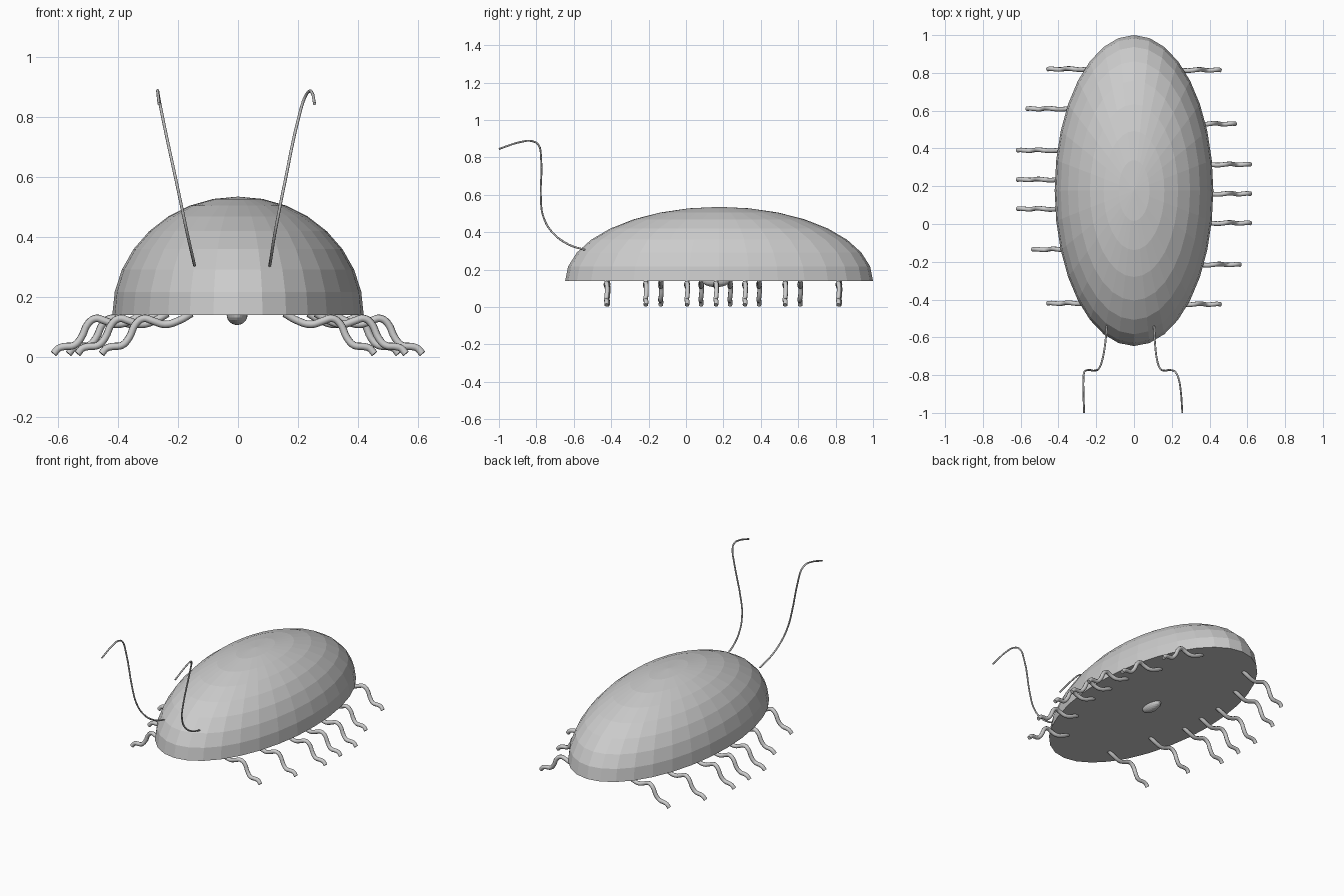
import bpy, bmesh, math
from mathutils import Matrix

if "Cube" in bpy.data.objects:
    bpy.data.objects.remove(bpy.data.objects["Cube"])

grey = bpy.data.materials.new("plain grey")
grey.diffuse_color = (0.6, 0.6, 0.6, 1)
grey.use_nodes = True
grey.node_tree.nodes["Principled BSDF"].inputs["Base Color"].default_value = grey.diffuse_color


def ellipsoid(name, centre, radii, segments, rings, half=False):
    """Flat-faced ellipsoid, optionally only the closed upper half."""
    bm = bmesh.new()
    bmesh.ops.create_uvsphere(bm, u_segments=segments, v_segments=rings, radius=1)
    if half:
        bmesh.ops.delete(bm, geom=[v for v in bm.verts if v.co.z < -0.01], context='VERTS')
        bmesh.ops.holes_fill(bm, edges=[e for e in bm.edges if e.is_boundary], sides=0)
        bmesh.ops.recalc_face_normals(bm, faces=bm.faces)
    bm.transform(Matrix.Translation(centre) @ Matrix.Diagonal((*radii, 1)))
    mesh = bpy.data.meshes.new(name)
    bm.to_mesh(mesh)
    bm.free()
    mesh.materials.append(grey)
    obj = bpy.data.objects.new(name, mesh)
    bpy.context.collection.objects.link(obj)
    return obj


def tube(name, points, radius):
    """Round smooth tube along a path, turned into a mesh."""
    curve = bpy.data.curves.new(name, 'CURVE')
    curve.dimensions = '3D'
    curve.bevel_depth = radius
    curve.bevel_resolution = 2
    curve.resolution_u = 4
    curve.use_fill_caps = True
    spline = curve.splines.new('BEZIER')
    spline.bezier_points.add(len(points) - 1)
    for bp, p in zip(spline.bezier_points, points):
        bp.co = p
        bp.handle_left_type = bp.handle_right_type = 'AUTO'
    curve.materials.append(grey)
    obj = bpy.data.objects.new(name, curve)
    bpy.context.collection.objects.link(obj)
    bpy.ops.object.select_all(action='DESELECT')
    obj.select_set(True)
    bpy.context.view_layer.objects.active = obj
    bpy.ops.object.convert(target='MESH')
    bpy.ops.object.shade_smooth_by_angle(angle=math.radians(50))


# Domed shell and the small bump under it
ellipsoid("shell", (0, 0.177, 0.14), (0.42, 0.823, 0.395), 32, 16, half=True)
ellipsoid("belly_bump", (-0.003, 0.16, 0.14), (0.035, 0.075, 0.034), 24, 12)

# Legs: (distance in from the tip, sideways wobble, height)
leg_path = [(0.305, 0.0, 0.145), (0.265, 0.003, 0.122), (0.215, 0.0, 0.108),
            (0.175, -0.003, 0.120), (0.145, 0.0, 0.128), (0.120, 0.003, 0.112),
            (0.095, 0.002, 0.062), (0.072, -0.002, 0.038), (0.040, 0.0, 0.034),
            (0.020, 0.002, 0.028), (0.004, 0.0, 0.010)]
legs = {
    "left": (-1, [(0.46, 0.82), (0.57, 0.61), (0.62, 0.39), (0.62, 0.235),
                  (0.62, 0.08), (0.54, -0.135), (0.46, -0.42)]),
    "right": (1, [(0.46, 0.815), (0.54, 0.53), (0.62, 0.315), (0.62, 0.16),
                  (0.62, 0.005), (0.565, -0.215), (0.46, -0.425)]),
}
for side, (s, tips) in legs.items():
    for i, (tip, y) in enumerate(tips):
        tube(f"{side}_leg_{i + 1}",
             [(s * (tip - d), y + w, z) for d, w, z in leg_path], 0.0125)

# Feelers: shared side profile (y, z) with separate sideways positions
feeler_path = [(-0.54, 0.305), (-0.63, 0.335), (-0.72, 0.405), (-0.765, 0.49),
               (-0.776, 0.58), (-0.775, 0.80), (-0.79, 0.868), (-0.825, 0.887),
               (-0.88, 0.883), (-1.0, 0.845)]
left_x = [-0.145, -0.152, -0.168, -0.186, -0.205, -0.252, -0.265, -0.268, -0.268, -0.264]
right_x = [0.106, 0.111, 0.122, 0.138, 0.156, 0.203, 0.224, 0.238, 0.247, 0.256]
for name, xs in (("left_feeler", left_x), ("right_feeler", right_x)):
    tube(name, [(x, y, z) for x, (y, z) in zip(xs, feeler_path)], 0.005)
